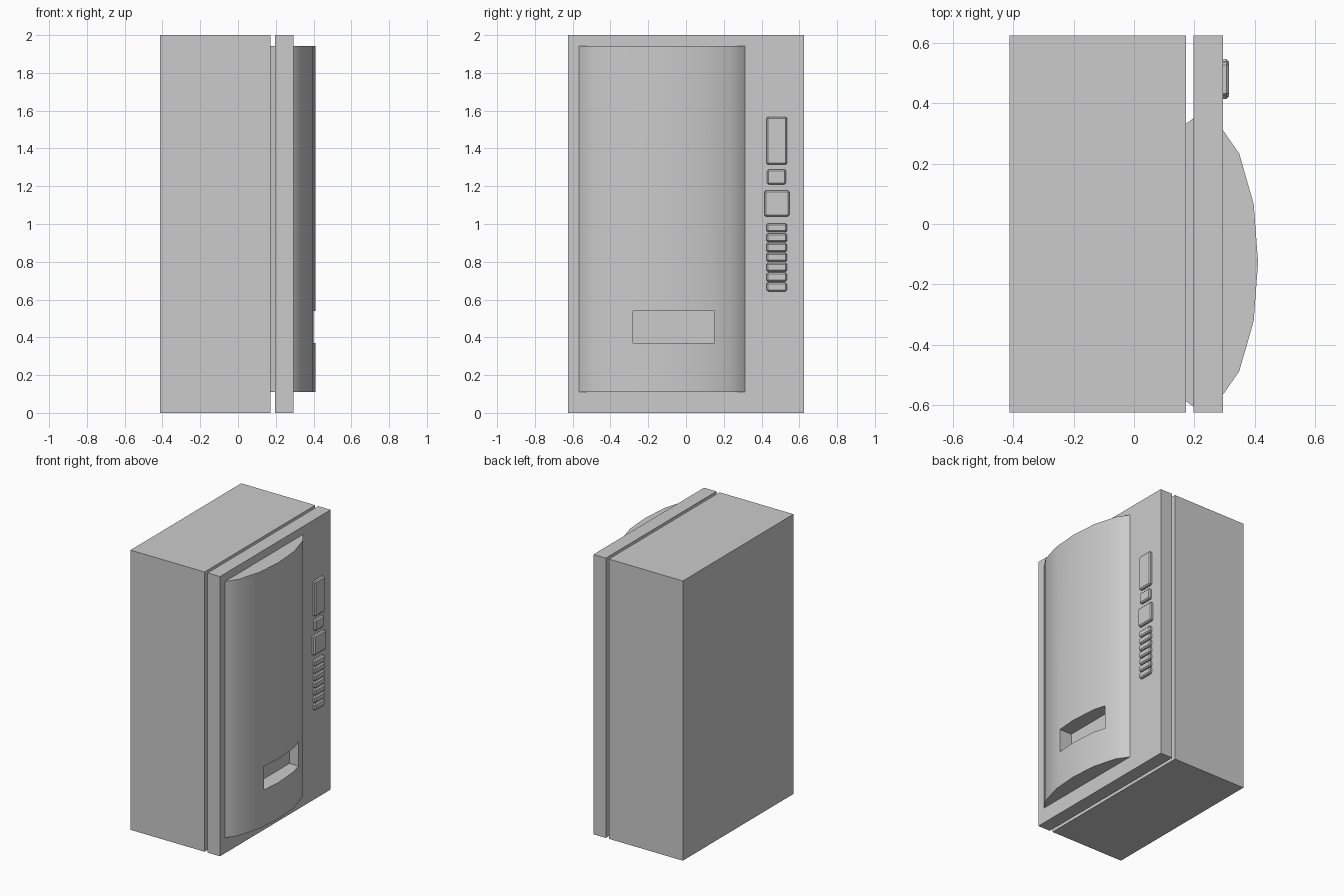
import bpy, bmesh
from math import radians

if "Cube" in bpy.data.objects:
    bpy.data.objects.remove(bpy.data.objects["Cube"])


def box(name, x0, x1, y0, y1, z0, z1):
    bpy.ops.mesh.primitive_cube_add(size=1, location=((x0 + x1) / 2, (y0 + y1) / 2, (z0 + z1) / 2))
    ob = bpy.context.object
    ob.name = name
    ob.scale = (x1 - x0, y1 - y0, z1 - z0)
    bpy.ops.object.transform_apply(location=False, rotation=False, scale=True)
    return ob


# Cabinet and door, separated by a narrow gap
box("cabinet", -0.4125, 0.173, -0.625, 0.625, 0, 2)
box("door", 0.197, 0.295, -0.625, 0.625, 0, 2)

# Bowed front panel: half profile (x, y offset) mirrored about its own centre line
CY = -0.1275
half = [(0.4115, 0), (0.397, 0.1935), (0.349, 0.361), (0.285, 0.453), (0.22, 0.485),
        (0.197, 0.478), (0.173, 0.461), (0.06, 0.361), (0.015, 0.194), (0.0, 0)]
outline = [(x, CY + d) for x, d in half] + [(x, CY - d) for x, d in half[-2:0:-1]]
bm = bmesh.new()
base = bm.faces.new([bm.verts.new((x, y, 0.11)) for x, y in outline])
top = bmesh.ops.extrude_face_region(bm, geom=[base])["geom"]
bmesh.ops.translate(bm, vec=(0, 0, 1.833), verts=[v for v in top if isinstance(v, bmesh.types.BMVert)])
bmesh.ops.recalc_face_normals(bm, faces=bm.faces)
mesh = bpy.data.meshes.new("bowed_panel")
bm.to_mesh(mesh)
bm.free()
panel = bpy.data.objects.new("bowed_panel", mesh)
bpy.context.collection.objects.link(panel)

# Dispensing slot cut into the panel
cutter = box("slot_cutter", 0.302, 0.6, -0.28, 0.15, 0.37, 0.54)
cutter.hide_render = True
cut = panel.modifiers.new("slot", 'BOOLEAN')
cut.operation = 'DIFFERENCE'
cut.solver = 'EXACT'
cut.object = cutter
bpy.ops.object.select_all(action='DESELECT')
panel.select_set(True)
bpy.context.view_layer.objects.active = panel
bpy.ops.object.modifier_apply(modifier="slot")
bpy.ops.object.shade_smooth_by_angle(angle=radians(30))
bpy.data.objects.remove(cutter)


# Raised control plates with chamfered edges
def plate(name, y0, y1, z0, z1):
    ob = box(name, 0.28, 0.315, y0, y1, z0, z1)
    bev = ob.modifiers.new("chamfer", 'BEVEL')
    bev.width = 0.008
    bev.segments = 1


plate("display", 0.425, 0.535, 1.315, 1.567)
plate("coin_plate", 0.43, 0.53, 1.21, 1.288)
plate("note_plate", 0.415, 0.547, 1.04, 1.178)

# Column of selection buttons
for i in range(7):
    z = 0.98 - i * 0.0522
    plate(f"button_{i + 1}", 0.425, 0.535, z - 0.023, z + 0.023)
